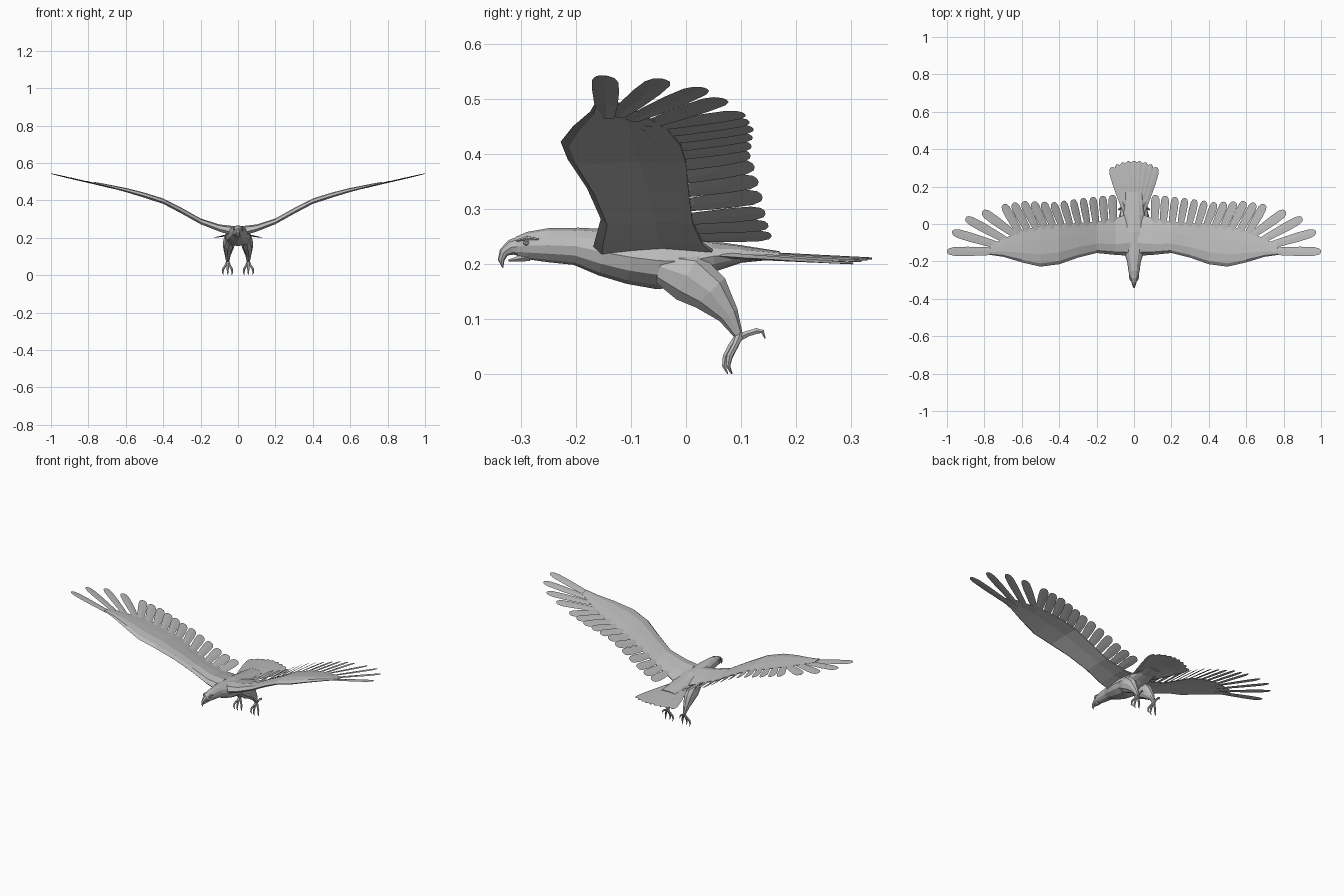
import bpy
import bmesh
from math import cos, sin, tau
from mathutils import Vector

cube = bpy.data.objects.get("Cube")
if cube:
    bpy.data.objects.remove(cube, do_unlink=True)

grey = bpy.data.materials.new("plumage grey")
grey.use_nodes = True
color = (0.5, 0.5, 0.5, 1)
grey.diffuse_color = color
grey.node_tree.nodes["Principled BSDF"].inputs["Base Color"].default_value = color


def loft(bm, rings):
    """Skin a list of equal-sized rings and cap both ends."""
    rows = [[bm.verts.new(p) for p in ring] for ring in rings]
    count = len(rows[0])
    for a, b in zip(rows, rows[1:]):
        for i in range(count):
            j = (i + 1) % count
            bm.faces.new((a[i], a[j], b[j], b[i]))
    bm.faces.new(rows[0][::-1])
    bm.faces.new(rows[-1])


def tube(bm, path, radii, sides=8):
    """Loft ellipses along a path; radii are (sideways, upright)."""
    points = [Vector(p) for p in path]
    rings = []
    for k, p in enumerate(points):
        tangent = (points[min(k + 1, len(points) - 1)] - points[max(k - 1, 0)]).normalized()
        side = Vector((1, 0, 0))
        side = (side - tangent * side.dot(tangent)).normalized()
        up = side.cross(tangent)
        rx, rz = radii[k]
        rings.append([p + side * rx * cos(tau * i / sides) + up * rz * sin(tau * i / sides)
                      for i in range(sides)])
    loft(bm, rings)


FEATHER_SHAPE = [(0, .6), (.3, .85), (.65, 1), (.88, .95), (.97, .65), (1, .25)]


def feather(bm, root, tip, width, normal, tilt=0.12, thick=0.005):
    """Thin blade with a raised central quill and a rounded end."""
    root, tip, normal = Vector(root), Vector(tip), Vector(normal).normalized()
    axis = (tip - root).normalized()
    side = (axis.cross(normal).normalized() + normal * tilt).normalized()
    lift = side.cross(axis).normalized()
    rings = []
    for t, w in FEATHER_SHAPE:
        p = root.lerp(tip, t)
        s = side * width * w / 2
        q = lift * thick * (1 - 0.7 * t) / 2
        rings.append([p - s, p + q, p + s, p - q])
    loft(bm, rings)


def finish(name, bm, mirror=False):
    bmesh.ops.recalc_face_normals(bm, faces=bm.faces)
    mesh = bpy.data.meshes.new(name)
    bm.to_mesh(mesh)
    bm.free()
    mesh.materials.append(grey)
    obj = bpy.data.objects.new(name, mesh)
    bpy.context.collection.objects.link(obj)
    if mirror:
        obj.modifiers.new("Mirror", "MIRROR").use_mirror_merge = False
    return obj


def sample(table, x):
    """Linear interpolation in a list of (x, value) pairs."""
    for (xa, a), (xb, b) in zip(table, table[1:]):
        if x <= xb:
            return a + (b - a) * (x - xa) / (xb - xa)
    return table[-1][1]


# Body from head to tail root: y, centre z, half width, half height
BODY = [(-.308, .232, .013, .018), (-.288, .234, .023, .025), (-.25, .235, .03, .031),
        (-.2, .233, .037, .034), (-.15, .222, .054, .043), (-.1, .213, .066, .049),
        (-.05, .207, .07, .052), (0, .205, .067, .046), (.05, .215, .058, .028),
        (.1, .219, .05, .016), (.17, .217, .045, .007)]
bm = bmesh.new()
tube(bm, [(0, y, z) for y, z, w, h in BODY], [(w, h) for y, z, w, h in BODY], 12)
finish("body", bm)

# Hooked upper beak and lower beak
bm = bmesh.new()
tube(bm, [(0, -.3, .233), (0, -.318, .231), (0, -.331, .222), (0, -.336, .208), (0, -.333, .194)],
     [(.015, .019), (.012, .014), (.008, .009), (.005, .006), (.001, .001)])
finish("upper_beak", bm)
bm = bmesh.new()
tube(bm, [(0, -.285, .214), (0, -.305, .21), (0, -.323, .207)],
     [(.014, .009), (.01, .006), (.003, .002)], 6)
finish("lower_beak", bm)

# Eyes under brow ridges
bm = bmesh.new()
bmesh.ops.create_icosphere(bm, subdivisions=1, radius=.006)
bmesh.ops.translate(bm, verts=bm.verts, vec=(.02, -.29, .239))
finish("eye", bm, mirror=True)
bm = bmesh.new()
tube(bm, [(.014, -.308, .243), (.021, -.29, .248), (.025, -.268, .246)],
     [(.002, .002), (.005, .004), (.002, .002)], 6)
finish("brow", bm, mirror=True)

# Wing arm: span x, leading y, trailing y, thickness
HEIGHT = [(0, .228), (.1, .25), (.2, .286), (.3, .342), (.4, .394), (.5, .426),
          (.6, .454), (.8, .502), (1, .546)]
WING = [(.02, -.17, .06, .06), (.1, -.165, .03, .042), (.2, -.155, .012, .034),
        (.3, -.18, .005, .034), (.4, -.215, 0, .032), (.5, -.228, -.01, .03),
        (.6, -.205, -.035, .024), (.7, -.175, -.08, .016), (.77, -.165, -.115, .008)]
AIRFOIL = [(0, -.1), (.08, .35), (.3, .5), (.65, .2), (1, -.22),
           (1, -.34), (.6, -.25), (.25, -.35), (.07, -.4)]
bm = bmesh.new()
loft(bm, [[(x, front + (back - front) * c, sample(HEIGHT, x) + thick * h)
           for c, h in AIRFOIL] for x, front, back, thick in WING])
finish("wing", bm, mirror=True)


def wing_feather(bm, root, tip, width):
    slope = (sample(HEIGHT, root[0] + .05) - sample(HEIGHT, root[0] - .05)) * 10
    ends = [(x, y, sample(HEIGHT, x) - drop) for (x, y), drop in ((root, .006), (tip, .003))]
    feather(bm, *ends, width, (-slope, 0, 1))


# Inner flight feathers along the trailing edge
TRAIL = [(x, back) for x, front, back, thick in WING]
REACH = [(0, .155), (3, .138), (6, .115), (9, .12), (11, .105)]
bm = bmesh.new()
for i in range(12):
    root_x = .11 + .044 * i
    wing_feather(bm, (root_x, sample(TRAIL, root_x) - .045),
                 (.115 + .053 * i, sample(REACH, i)), .05)
finish("flight_feathers", bm, mirror=True)

# Long fingered feathers at the wing tip
bm = bmesh.new()
for root, tip, width in [((.62, -.07), (.81, .068), .052), ((.66, -.1), (.9, .032), .05),
                         ((.69, -.125), (.972, -.042), .05), ((.68, -.145), (1, -.147), .05)]:
    wing_feather(bm, root, tip, width)
finish("wingtip_feathers", bm, mirror=True)

# Tail fan, arched down at the sides
bm = bmesh.new()
for i in range(-4, 5):
    s = i / 4
    feather(bm, (.035 * s, .04, .222 - .004 * abs(s)),
            (.12 * s, .338 - .035 * s * s, .211 - .009 * s * s),
            .046, (.15 * s, 0, 1), tilt=.06 * s, thick=.012)
finish("tail_feathers", bm)

# Feathered thighs tapering to the ankles
bm = bmesh.new()
tube(bm, [(.042, -.045, .195), (.047, .005, .178), (.052, .045, .148), (.055, .077, .108),
          (.055, .096, .07)],
     [(.026, .03), (.033, .048), (.028, .038), (.016, .02), (.008, .008)], 9)
finish("leg", bm, mirror=True)

# Three front toes and a rear toe, each ending in a claw
bm = bmesh.new()
TOE_RADII = [(r, r) for r in (.008, .006, .006, .004, .001)]
for spread, bend in ((-.022, .004), (0, -.004), (.024, .003)):
    x = .055
    tube(bm, [(x, .098, .073), (x + spread * .5, .086 + bend, .052),
              (x + spread, .076 + bend, .033), (x + spread * 1.1, .073 + bend, .015),
              (x + spread, .08 + bend, .001)], TOE_RADII, 6)
tube(bm, [(.055, .094, .066), (.056, .112, .074), (.057, .128, .079),
          (.058, .139, .078), (.058, .144, .065)], TOE_RADII, 6)
finish("foot", bm, mirror=True)
